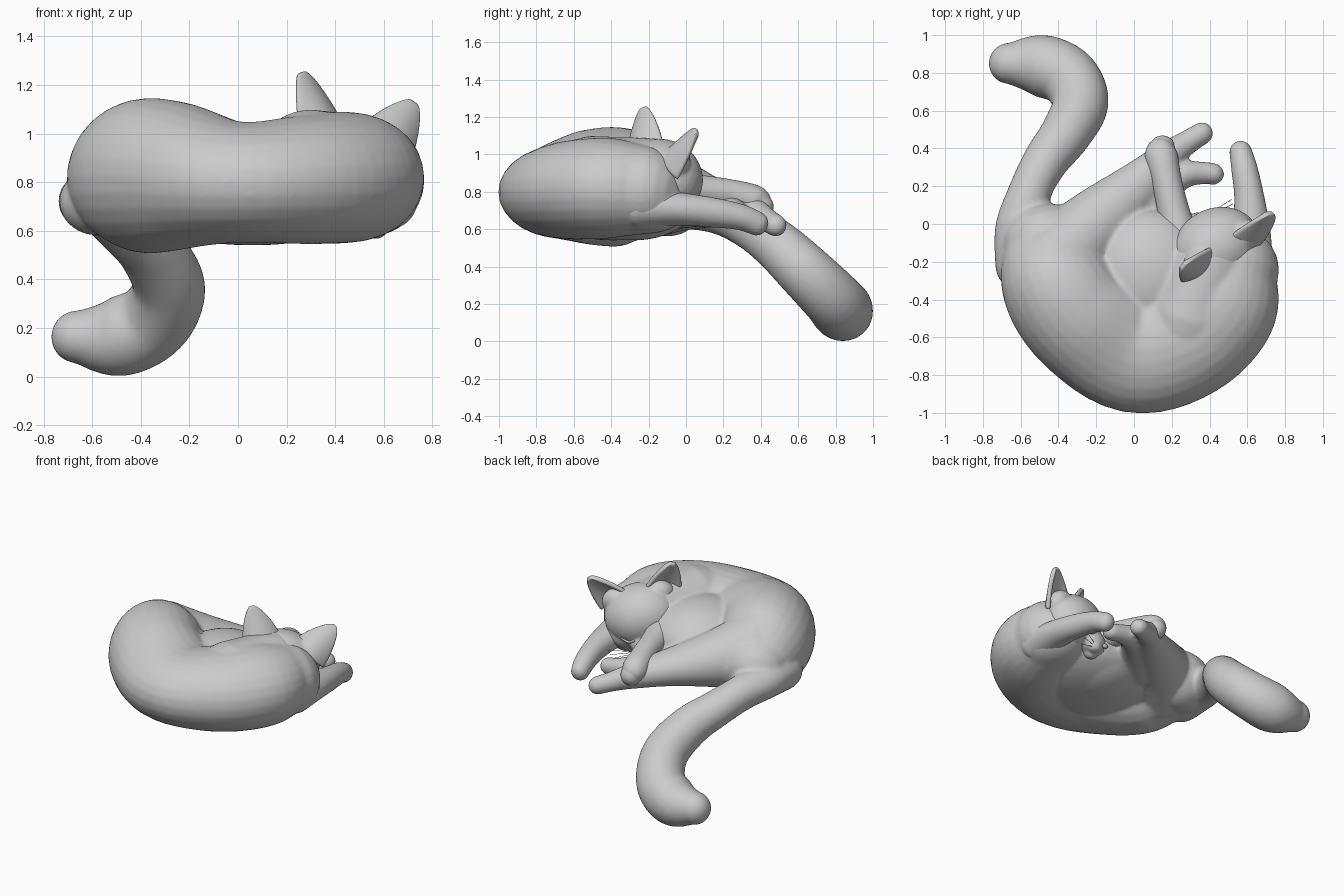
import bpy, bmesh, math
from mathutils import Vector, Matrix

if "Cube" in bpy.data.objects:
    bpy.data.objects.remove(bpy.data.objects["Cube"])

# One plain grey for the whole sculpture
grey = bpy.data.materials.new("plain_grey")
grey.use_nodes = True
grey.diffuse_color = (0.6, 0.6, 0.6, 1)
grey.node_tree.nodes["Principled BSDF"].inputs["Base Color"].default_value = (0.6, 0.6, 0.6, 1)


def finish(bm, name):
    bmesh.ops.recalc_face_normals(bm, faces=bm.faces)
    for f in bm.faces:
        f.smooth = True
    mesh = bpy.data.meshes.new(name)
    bm.to_mesh(mesh)
    bm.free()
    mesh.materials.append(grey)
    ob = bpy.data.objects.new(name, mesh)
    bpy.context.collection.objects.link(ob)
    return ob


def fuse(ob, voxel, rounds):
    m = ob.modifiers.new("fuse", 'REMESH')
    m.mode, m.voxel_size, m.use_smooth_shade = 'VOXEL', voxel, True
    s = ob.modifiers.new("soften", 'SMOOTH')
    s.factor, s.iterations = 0.5, rounds


def spline(p, k, t):
    a, b, c, d = p[max(k - 1, 0)], p[k], p[k + 1], p[min(k + 2, len(p) - 1)]
    return 0.5 * (2 * b + (c - a) * t + (2 * a - 5 * b + 4 * c - d) * t * t
                  + (3 * b - a - 3 * c + d) * t ** 3)


def limb(bm, stations, sides=28, steps=6):
    """Round-ended tube through (x, y, z, half width, half height) stations."""
    pos = [Vector(s[:3]) for s in stations]
    rad = [Vector((s[3], s[-1], 0)) for s in stations]
    pts = [(spline(pos, k, i / steps), spline(rad, k, i / steps))
           for k in range(len(pos) - 1) for i in range(steps)] + [(pos[-1], rad[-1])]
    tan = [(pts[min(i + 1, len(pts) - 1)][0] - pts[max(i - 1, 0)][0]).normalized()
           for i in range(len(pts))]
    caps = [math.radians(a) for a in (86, 70, 52, 35, 18)]
    rows = [(pts[0][0] - tan[0] * min(pts[0][1][:2]) * math.sin(a), pts[0][1] * math.cos(a), tan[0])
            for a in caps]
    rows += [(p, r, t) for (p, r), t in zip(pts, tan)]
    rows += [(pts[-1][0] + tan[-1] * min(pts[-1][1][:2]) * math.sin(a), pts[-1][1] * math.cos(a), tan[-1])
             for a in reversed(caps)]
    rings = []
    for p, r, t in rows:
        side = t.cross(Vector((0, 0, 1))).normalized()
        up = side.cross(t)
        rings.append([bm.verts.new(p + side * r.x * math.cos(q) + up * r.y * math.sin(q))
                      for q in (math.tau * j / sides for j in range(sides))])
    for a, b in zip(rings, rings[1:]):
        for j in range(sides):
            bm.faces.new((a[j], a[j - 1], b[j - 1], b[j]))
    bm.faces.new(rings[0])
    bm.faces.new(rings[-1])


def ball(bm, centre, size, frame=Matrix()):
    m = frame @ Matrix.Translation(centre) @ Matrix.Diagonal((*size, 1))
    bmesh.ops.create_uvsphere(bm, u_segments=32, v_segments=20, radius=1, matrix=m)


# Curled trunk, neck, belly, hind legs and tail fused into one skin
bm = bmesh.new()
limb(bm, [(-.47, -.1, .77, .23, .21), (-.41, -.3, .82, .3, .31), (-.27, -.5, .825, .32, .31),
          (0, -.66, .8, .34, .25), (.27, -.6, .81, .33, .265), (.45, -.42, .82, .32, .27),
          (.52, -.24, .81, .25, .24)])
limb(bm, [(.3, -.5, .85, .25), (.4, -.22, .87, .22)])
ball(bm, (.08, -.28, .78), (.34, .36, .24))
ball(bm, (.06, -.38, .75), (.55, .46, .21))
ball(bm, (.53, -.22, .74), (.21, .25, .165))
limb(bm, [(-.4, -.2, .81, .24, .27), (-.2, 0, .77, .19, .18), (0, .18, .73, .14, .12),
          (.17, .35, .69, .085), (.28, .43, .65, .065), (.36, .48, .62, .06)])
limb(bm, [(-.1, -.05, .73, .17, .13), (.1, .15, .71, .11, .09), (.25, .255, .69, .075),
          (.36, .27, .67, .06), (.42, .265, .66, .058)])
limb(bm, [(-.58, -.22, .72, .155, .14), (-.59, -.02, .72, .145, .12), (-.55, .17, .69, .115),
          (-.47, .33, .62, .12), (-.36, .48, .52, .135), (-.285, .64, .37, .15),
          (-.35, .78, .23, .16), (-.5, .84, .162, .163), (-.66, .85, .163, .11)])
fuse(finish(bm, "body_and_tail"), .014, 6)

# Forelegs reaching past the chin
for name, path in {
    "right_foreleg": [(.27, -.2, .82, .13), (.22, .02, .81, .09), (.175, .22, .79, .08),
                      (.145, .36, .75, .088), (.15, .4, .72, .07)],
    "left_foreleg": [(.6, -.25, .72, .14, .12), (.62, -.05, .71, .105, .09), (.61, .14, .69, .08),
                     (.585, .29, .665, .07), (.565, .38, .63, .06, .065)]}.items():
    bm = bmesh.new()
    limb(bm, path)
    fuse(finish(bm, name), .01, 3)

# Head frame: x across the ears, y out through the nose, z through the crown
across = Vector((.83, .5, -.22)).normalized()
crown = across.cross(Vector((-.42, .74, -.53))).normalized()
nose_dir = crown.cross(across)
frame = Matrix((across, nose_dir, crown)).transposed().to_4x4()
frame.translation = (.43, -.12, .87)

bm = bmesh.new()
ball(bm, (0, -.01, 0), (.245, .21, .205), frame)
ball(bm, (0, .14, -.05), (.11, .13, .09), frame)
for s in (-1, 1):
    ball(bm, (s * .12, .05, -.06), (.125, .12, .11), frame)
    ball(bm, (s * .04, .22, -.075), (.055, .055, .045), frame)
    ball(bm, (s * .14, -.09, .08), (.1, .08, .1), frame)
ball(bm, (0, .2, -.12), (.05, .05, .04), frame)
fuse(finish(bm, "head"), .01, 6)

bm = bmesh.new()
ball(bm, (0, .275, -.04), (.024, .018, .016), frame)
finish(bm, "nose")

# Cupped ears, closed eyelids and whiskers, mirrored across the head
for s, label in ((-1, "right"), (1, "left")):
    bm = bmesh.new()
    base, tip = Vector((s * .15, -.1, .07)), Vector((s * .275, -.185, .278))
    axis = tip - base
    front = Vector((s * .25, 1, .3))
    front = (front - axis * front.dot(axis) / axis.length_squared).normalized()
    side = axis.cross(front).normalized()
    n, rows = 12, []
    for j in range(n + 1):
        v = j / n
        w = .115 * (1 - v) ** .8 * (1 + .35 * v) + .014
        rows.append([bm.verts.new(frame @ (base + axis * v + side * w * u
                                           - front * .075 * (1 - u * u) * (1 - v) + front * .02))
                     for u in (2 * i / n - 1 for i in range(n + 1))])
    for a, b in zip(rows, rows[1:]):
        for i in range(n):
            bm.faces.new((a[i], a[i + 1], b[i + 1], b[i]))
    ear = finish(bm, label + "_ear")
    m = ear.modifiers.new("thickness", 'SOLIDIFY')
    m.thickness, m.offset = .03, 0
    m = ear.modifiers.new("rounding", 'SUBSURF')
    m.levels = m.render_levels = 1

    bm = bmesh.new()
    limb(bm, [(*(frame @ Vector((s * x, y, z))), .008) for x, y, z in
              ((.065, .198, .015), (.1, .186, -.005), (.14, .158, .01))], sides=10)
    finish(bm, label + "_eyelid")

    bm = bmesh.new()
    for k in range(3):
        limb(bm, [(*(frame @ Vector((s * (.06 + d), .23 - d * .1, -.07 + (k - 1) * (.01 + d * .2)))), .0015)
                  for d in (0, .09, .18)], sides=6, steps=3)
    finish(bm, label + "_whiskers")
